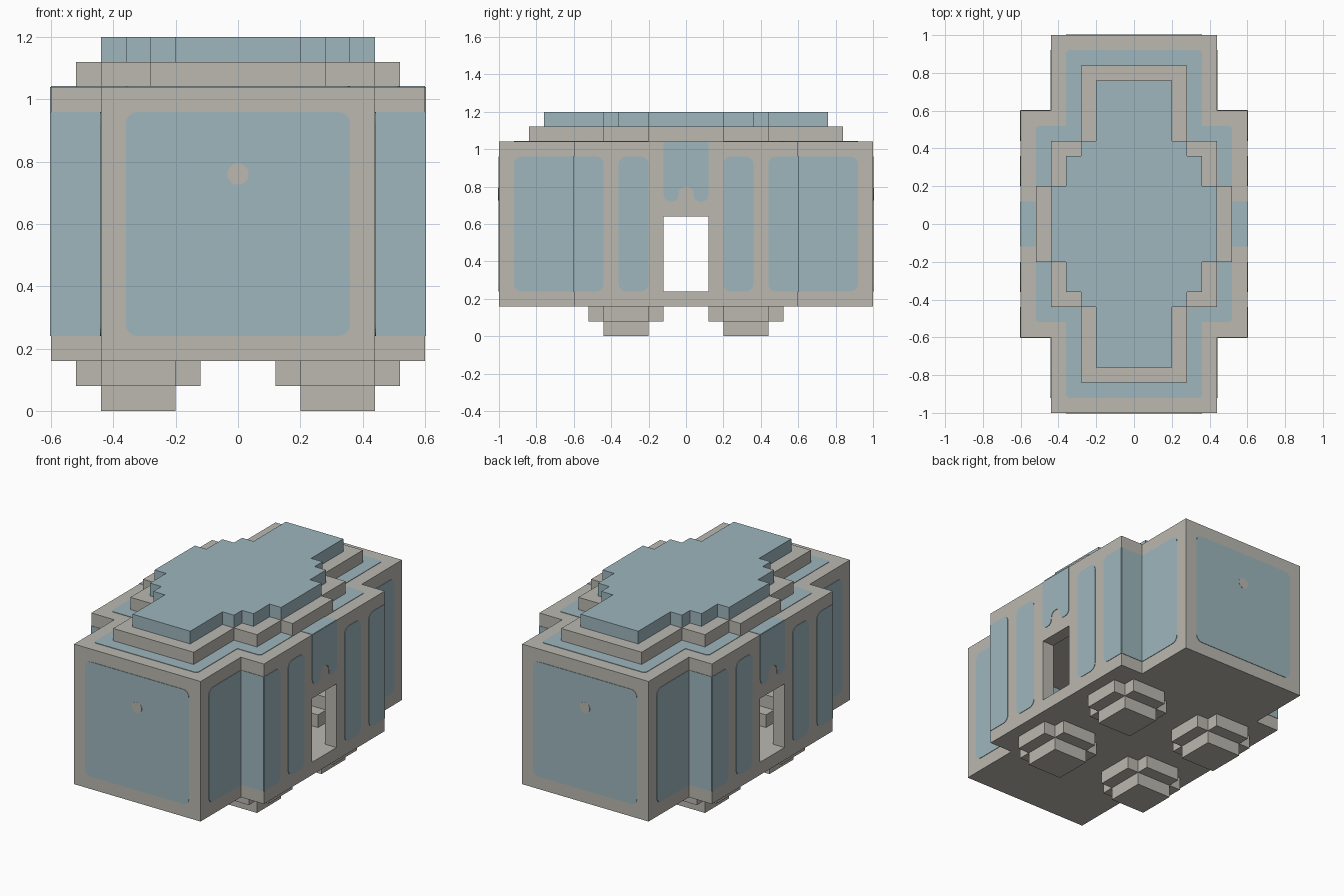
import bpy, bmesh, math
from mathutils import Vector

if "Cube" in bpy.data.objects:
    bpy.data.objects.remove(bpy.data.objects["Cube"])


def material(name, rgb):
    m = bpy.data.materials.new(name)
    m.use_nodes = True
    m.diffuse_color = (*rgb, 1)
    m.node_tree.nodes["Principled BSDF"].inputs["Base Color"].default_value = (*rgb, 1)
    return m


STONE = material("warm grey", (0.497, 0.479, 0.434))
BLUE = material("pale blue", (0.337, 0.468, 0.515))
WALL = 0.08


def prism(name, pts, axis, low, high, mat):
    """Extrude a flat outline along an axis; outline uses the other two axes in order."""
    def place(p, d):
        c = list(p)
        c.insert("xyz".index(axis), d)
        return Vector(c)
    bm = bmesh.new()
    face = bm.faces.new([bm.verts.new(place(p, low)) for p in pts])
    ext = bmesh.ops.extrude_face_region(bm, geom=[face])
    verts = [g for g in ext["geom"] if isinstance(g, bmesh.types.BMVert)]
    bmesh.ops.translate(bm, verts=verts, vec=place((0, 0), high - low))
    bmesh.ops.recalc_face_normals(bm, faces=bm.faces)
    mesh = bpy.data.meshes.new(name)
    bm.to_mesh(mesh)
    bm.free()
    mesh.materials.append(mat)
    obj = bpy.data.objects.new(name, mesh)
    bpy.context.collection.objects.link(obj)
    return obj


def stepped(steps, cx=0, cy=0):
    """Four-way symmetric outline, union of centred rectangles given as half sizes."""
    q = []
    for i, (x, y) in enumerate(steps):
        q.append((x, y))
        if i + 1 < len(steps):
            q.append((x, steps[i + 1][1]))
    pts = q + [(x, -y) for x, y in q[::-1]] + [(-x, -y) for x, y in q] + [(-x, y) for x, y in q[::-1]]
    return [(x + cx, y + cy) for x, y in pts]


def rounded(pts, radii):
    """Round each corner by its own radius; zero keeps it sharp."""
    out = []
    for i, (p, r) in enumerate(zip(pts, radii)):
        p = Vector(p)
        if r == 0:
            out.append(p)
            continue
        a = p + (Vector(pts[i - 1]) - p).normalized() * r
        b = p + (Vector(pts[(i + 1) % len(pts)]) - p).normalized() * r
        centre = a + b - p
        for k in range(5):
            t = k / 4 * math.pi / 2
            out.append(centre + (a - centre) * math.cos(t) + (b - centre) * math.sin(t))
    return out


def rect(u0, u1, v0, v1):
    return [(u0, v0), (u1, v0), (u1, v1), (u0, v1)]


def panel(name, pts, axis, pos, mat=BLUE, half=0.003):
    """Thin plate on the outer wall face and its match on the inner face."""
    inner = math.copysign(abs(pos) - WALL, pos)
    for tag, d in (("outer", pos), ("inner", inner)):
        prism(f"{name}_{tag}", pts, axis, d - half, d + half, mat)


def cut(target, cutter):
    cutter.hide_render = True
    cutter.hide_viewport = True
    mod = target.modifiers.new("cut", 'BOOLEAN')
    mod.operation = 'DIFFERENCE'
    mod.solver = 'EXACT'
    mod.object = cutter


# Hollow cross-shaped body with a doorway through both sides
BODY = [(0.44, 1.0), (0.6, 0.6)]
INNER = [(x - WALL, y - WALL) for x, y in BODY]
body = prism("body_shell", stepped(BODY), "z", 0.16, 1.04, STONE)
cut(body, prism("cavity_cutter", stepped(INNER), "z", 0.24, 0.96, STONE))
cut(body, prism("doorway_cutter", rect(-0.12, 0.12, 0.24, 0.64), "x", -0.7, 0.7, STONE))

# Stepped roof
roof_band = stepped(INNER)
convex = [0 if i % 3 == 1 else 0.02 for i in range(len(roof_band))]
prism("roof_band", rounded(roof_band, convex), "z", 1.035, 1.043, BLUE)
prism("roof_lower", stepped([(0.28, 0.84), (0.44, 0.44), (0.52, 0.2)]), "z", 1.04, 1.12, STONE)
prism("roof_upper", stepped([(0.2, 0.76), (0.28, 0.44), (0.36, 0.36), (0.44, 0.2)]),
      "z", 1.12, 1.2, BLUE)

# Four stepped feet
for sx in (-1, 1):
    for sy in (-1, 1):
        c = (sx * 0.32, sy * 0.32)
        prism("foot_top", stepped([(0.12, 0.2), (0.2, 0.12)], *c), "z", 0.08, 0.16, STONE)
        prism("foot_base", stepped([(0.12, 0.12)], *c), "z", 0, 0.08, STONE)

# Low stepped benches inside
for s in (-1, 1):
    for name, start, z in (("bench_lower", 0.28, 0.24), ("bench_upper", 0.36, 0.32)):
        y0, y1 = sorted((s * start, s * 0.52))
        prism(name, rect(-0.36, 0.36, y0, y1), "z", z, z + 0.08, STONE)

# End panels with a round knob mark
LOW, HIGH, R = 0.24, 0.96, 0.04
dot = [(0.035 * math.cos(a), 0.76 + 0.035 * math.sin(a))
       for a in (math.tau * (k + 0.5) / 12 for k in range(12))]
for s in (-1, 1):
    panel("end_panel", rounded(rect(-0.36, 0.36, LOW, HIGH), [R] * 4), "y", s)
    panel("end_dot", dot, "y", s, STONE, 0.0045)

# Side panels, the corner strips and the door heads
door = [(-0.12, 1.04), (-0.12, 0.72), (-0.04, 0.72), (-0.04, 0.8),
        (0.04, 0.8), (0.04, 0.72), (0.12, 0.72), (0.12, 1.04)]
door_radii = [0] + [0.035] * 6 + [0]
for sx in (-1, 1):
    for sy in (-1, 1):
        # outline runs from the sharp corner edge to the rounded edge
        for name, sharp, soft, x in (("wing_panel", 0.6, 0.92, 0.44), ("corner_panel", 0.6, 0.44, 0.6)):
            pts = rect(sy * sharp, sy * soft, LOW, HIGH)
            panel(name, rounded(pts, [0, R, R, 0]), "x", sx * x)
        panel("narrow_panel", rounded(rect(sy * 0.2, sy * 0.36, LOW, HIGH), [R] * 4), "x", sx * 0.6)
        panel("return_panel", rect(sx * 0.44, sx * 0.6, LOW, HIGH), "y", sy * 0.6)
    panel("door_head", rounded(door, door_radii), "x", sx * 0.6)
    prism("door_cap", rect(sx * 0.5, sx * 0.6, -0.12, 0.12), "z", 1.036, 1.0425, BLUE)
